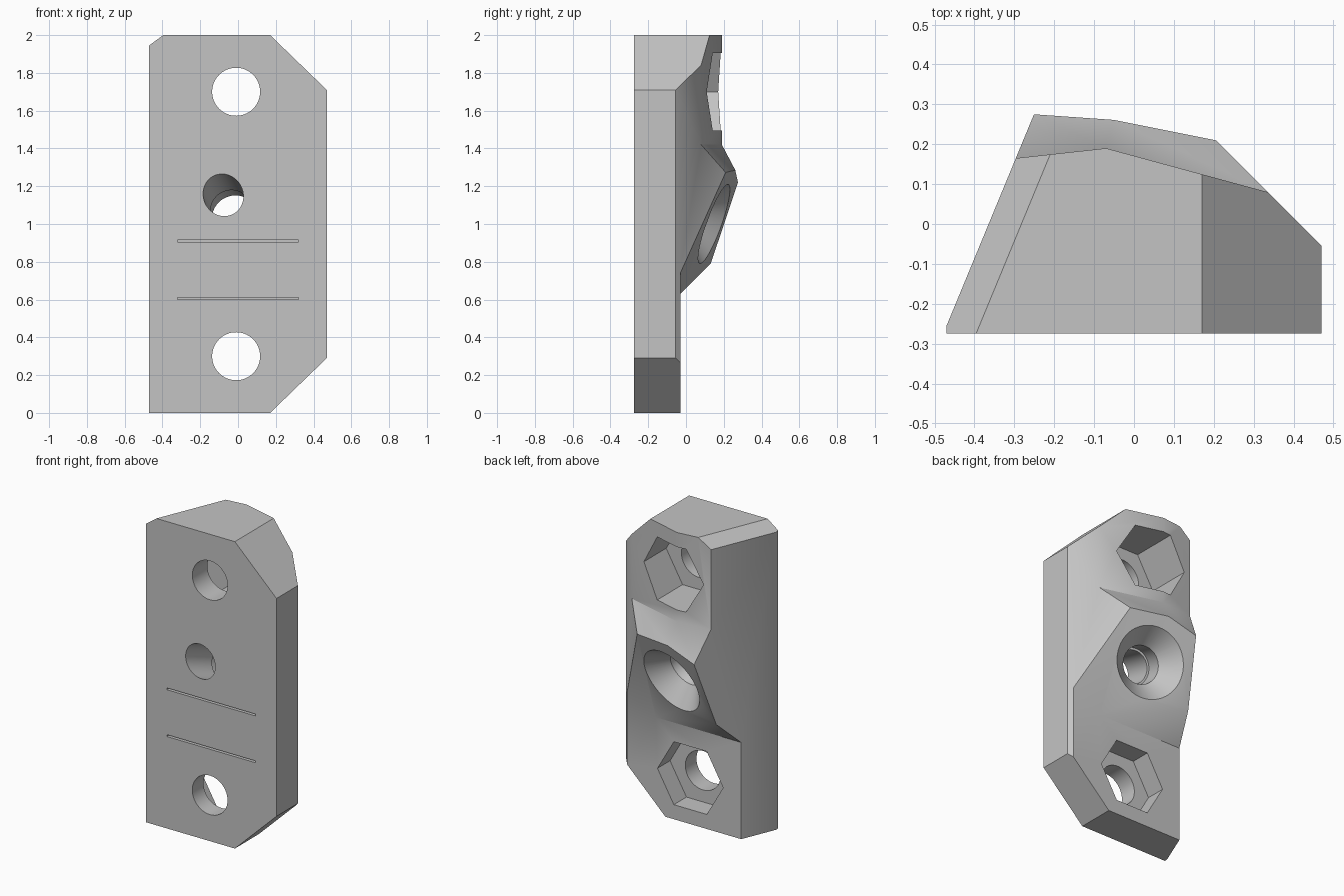
import bpy, bmesh, math
from mathutils import Vector

cube = bpy.data.objects.get("Cube")
if cube:
    bpy.data.objects.remove(cube, do_unlink=True)

FRONT, BACK, TOP = -0.275, -0.03, 2.0

grey = bpy.data.materials.new("light_grey")
grey.use_nodes = True
grey.diffuse_color = (0.55, 0.55, 0.55, 1)
grey.node_tree.nodes["Principled BSDF"].inputs["Base Color"].default_value = grey.diffuse_color


def make_object(name, bm):
    bmesh.ops.recalc_face_normals(bm, faces=bm.faces)
    mesh = bpy.data.meshes.new(name)
    bm.to_mesh(mesh)
    bm.free()
    mesh.materials.append(grey)
    obj = bpy.data.objects.new(name, mesh)
    bpy.context.collection.objects.link(obj)
    return obj


def slant(y, z):
    """Point on the leaning side wall."""
    return (-0.47 + 0.4135 * (y + 0.255), y, z)


# Body shell: named corners, then faces spelled out by corner name
corners = {
    "a0": (-0.47, FRONT, 0), "b0": (0.47, FRONT, 0), "c0": (0.47, -0.055, 0),
    "q0": (0.445, BACK, 0), "g0": slant(BACK, 0), "s0": slant(-0.255, 0),
    # raised screw seat
    "E": (0.24, BACK, 0.63), "F": (0.445, BACK, 0.74), "G": slant(BACK, 0.63),
    "D": slant(0.131, 0.79), "C": slant(0.275, 1.22),
    "B": (-0.05, 0.261, 1.285), "A": (0.205, 0.21, 1.273),
    # upper block
    "H": (0.335, 0.08, 1.42), "K": (-0.07, 0.19, 1.42), "L": slant(0.165, 1.42),
    "a1": (-0.47, FRONT, TOP), "b1": (0.47, FRONT, TOP), "c1": (0.47, -0.055, TOP),
    "H1": (0.335, 0.08, TOP), "K1": (-0.07, 0.19, TOP), "L1": slant(0.165, TOP),
    "s1": slant(-0.255, TOP),
}
faces = [
    "a0 b0 c0 q0 g0 s0", "a1 b1 c1 H1 K1 L1 s1", "a0 b0 b1 a1", "b0 c0 c1 b1",
    "c0 q0 F A H H1 c1", "q0 g0 G E F", "E G D", "E D C B A F", "H A B K",
    "K B C L", "H K K1 H1", "K L L1 K1", "g0 s0 s1 L1 L C D G", "s0 a0 a1 s1",
]
bm = bmesh.new()
verts = {key: bm.verts.new(co) for key, co in corners.items()}
for face in faces:
    bm.faces.new([verts[key] for key in face.split()])
bmesh.ops.recalc_face_normals(bm, faces=bm.faces)

# Bevelled corners sliced off the outline
for point, normal in [
    ((0.17, 0, TOP), (0.29, 0, 0.3)),
    ((0.17, 0, 0), (0.29, 0, -0.3)),
    ((-0.21, 0.175, TOP), (-0.0554, 0.0229, 0.075)),
]:
    cut = bmesh.ops.bisect_plane(
        bm, geom=bm.verts[:] + bm.edges[:] + bm.faces[:],
        plane_co=point, plane_no=Vector(normal).normalized(), clear_outer=True)
    rim = [g for g in cut["geom_cut"] if isinstance(g, bmesh.types.BMEdge)]
    bmesh.ops.contextual_create(bm, geom=rim)
body = make_object("mounting_block", bm)


def bore(name, origin, axis, stations, sides=64):
    """Turned cutter: stations are (radius, distance along axis)."""
    origin, axis = Vector(origin), Vector(axis).normalized()
    u = axis.cross(Vector((0, 0, 1))).normalized()
    v = u.cross(axis)
    bm = bmesh.new()
    rings = []
    for radius, dist in stations:
        ring = []
        for i in range(sides):
            t = math.tau * i / sides
            ring.append(bm.verts.new(
                origin + axis * dist + (u * math.cos(t) + v * math.sin(t)) * radius))
        rings.append(ring)
    for r, s in zip(rings, rings[1:]):
        for i in range(sides):
            j = (i + 1) % sides
            bm.faces.new((r[i], r[j], s[j], s[i]))
    bm.faces.new(rings[0])
    bm.faces.new(rings[-1])
    return make_object(name, bm)


def slot(name, z):
    bm = bmesh.new()
    bmesh.ops.create_cube(bm, size=1)
    bmesh.ops.scale(bm, vec=(0.64, 0.3, 0.012), verts=bm.verts)
    bmesh.ops.translate(bm, vec=(0, FRONT, z), verts=bm.verts)
    return make_object(name, bm)


# Bolt holes with hexagonal nut pockets, above and below
cutters = []
for label, z, floor in (("upper", 1.7, -0.12), ("lower", 0.3, -0.16)):
    centre = (-0.01, 0, z)
    cutters.append(bore(label + "_bolt_hole", centre, (0, 1, 0), [(0.127, -0.5), (0.127, 0.5)]))
    cutters.append(bore(label + "_nut_pocket", centre, (0, 1, 0), [(0.237, floor), (0.237, 0.5)], 6))

# Angled countersunk screw hole, square to the raised seat
cutters.append(bore("screw_hole", (0, 0.149, 1.0), (-0.171, -0.927, 0.335), [
    (0.258, -0.04), (0.118, 0.12), (0.118, 0.24), (0.105, 0.24), (0.105, 0.8)]))

# Thin slots in the front
cutters += [slot("upper_slot", 0.91), slot("lower_slot", 0.605)]

bpy.ops.object.select_all(action="DESELECT")
body.select_set(True)
bpy.context.view_layer.objects.active = body
for cutter in cutters:
    cutter.hide_render = True
    mod = body.modifiers.new(cutter.name, "BOOLEAN")
    mod.operation = "DIFFERENCE"
    mod.solver = "EXACT"
    mod.object = cutter
    bpy.ops.object.modifier_apply(modifier=mod.name)
    bpy.data.objects.remove(cutter, do_unlink=True)

bpy.ops.object.shade_smooth_by_angle(angle=math.radians(30))
